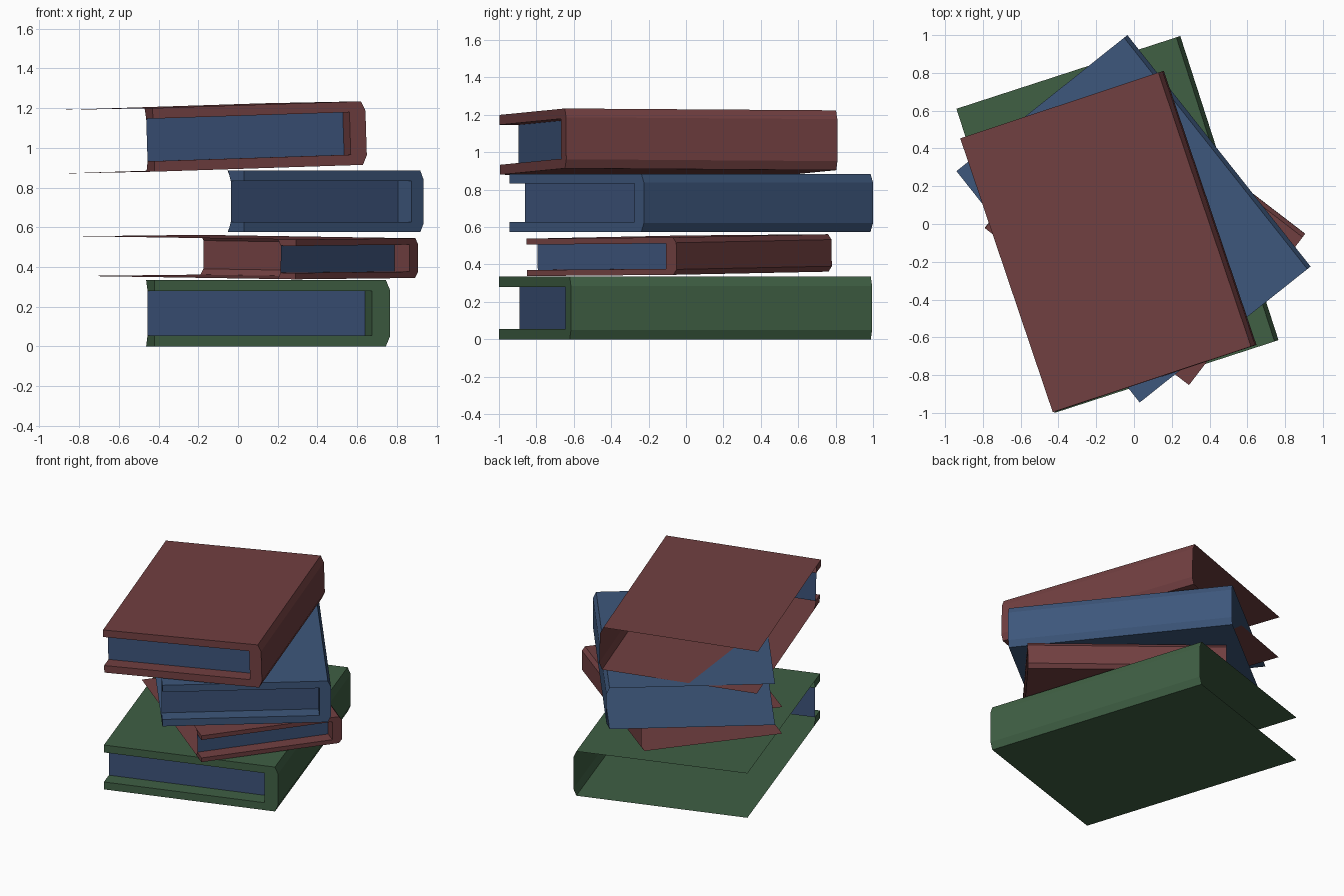
import bpy
import bmesh
from mathutils import Vector

if "Cube" in bpy.data.objects:
    bpy.data.objects.remove(bpy.data.objects["Cube"])


def material(name, rgb):
    m = bpy.data.materials.new(name)
    m.diffuse_color = (*rgb, 1)
    m.use_nodes = True
    m.node_tree.nodes["Principled BSDF"].inputs["Base Color"].default_value = m.diffuse_color
    return m


GREEN = material("green_cloth", (0.05, 0.115, 0.057))
RED = material("red_cloth", (0.165, 0.05, 0.052))
BLUE = material("blue_cloth", (0.047, 0.095, 0.2))
PAGES = material("blue_pages", (0.045, 0.085, 0.19))


def make_object(name, polys, mat):
    """polys: list of corner-point lists"""
    bm = bmesh.new()
    for poly in polys:
        bm.faces.new([bm.verts.new(p) for p in poly])
    bmesh.ops.remove_doubles(bm, verts=bm.verts, dist=0.0005)
    mesh = bpy.data.meshes.new(name)
    bm.to_mesh(mesh)
    bm.free()
    mesh.materials.append(mat)
    bpy.context.collection.objects.link(bpy.data.objects.new(name, mesh))


def book(name, front, spine, back, height, board, spine_depth, inset, mat):
    """front, spine, back: bottom corners at fore-edge front, spine front, fore-edge back"""
    o = Vector(front)
    u, v = Vector(spine) - o, Vector(back) - o
    width, length = u.length, v.length
    u.normalize()
    v.normalize()
    w = u.cross(v).normalized()

    def at(p, depth):
        return o + u * p[0] + v * depth + w * p[1]

    ch = 0.022
    inner_w = width - spine_depth
    top = height - board
    outer = [(0, 0), (width - ch, 0), (width, board * 0.9),
             (width, height - board * 0.9), (width - ch, height), (0, height)]
    inner = [(0, board), (inner_w, board), (inner_w, top), (0, top)]

    # Boards and chamfered spine, open at the back and fore edge
    polys = [[at(a, 0), at(b, 0), at(b, length), at(a, length)]
             for a, b in zip(outer, outer[1:])]
    # Inner lip around the page recess
    polys += [[at(b, 0), at(a, 0), at(a, inset), at(b, inset)]
              for a, b in zip(inner, inner[1:])]
    # Front rim of the cover
    for rim in ([outer[0], outer[1], inner[1], inner[0]],
                outer[1:5] + [inner[2], inner[1]],
                [outer[4], outer[5], inner[3], inner[2]]):
        polys.append([at(p, 0) for p in rim])
    # Small fore-edge caps on the lip
    far = inset * 1.2
    polys.append([at(outer[0], 0), at(inner[0], 0), at(inner[0], inset), at(outer[0], far)])
    polys.append([at(outer[5], far), at(inner[3], inset), at(inner[3], 0), at(outer[5], 0)])
    make_object(name + "_cover", polys, mat)
    # Recessed page end
    make_object(name + "_pages", [[at(p, inset) for p in inner]], PAGES)


# Stack from bottom to top
book("bottom_book", (-0.42, -1.0, 0), (0.765, -0.615, 0), (-0.94, 0.61, 0),
     0.335, 0.056, 0.095, 0.115, GREEN)
book("thin_book", (0.29, -0.85, 0.338), (0.905, -0.05, 0.345), (-0.79, -0.02, 0.355),
     0.2, 0.032, 0.07, 0.095, RED)
book("third_book", (0.03, -0.945, 0.575), (0.935, -0.225, 0.575), (-0.94, 0.28, 0.575),
     0.31, 0.052, 0.08, 0.107, BLUE)
book("top_book", (-0.42, -0.995, 0.88), (0.65, -0.64, 0.915), (-0.91, 0.455, 0.87),
     0.32, 0.053, 0.085, 0.105, RED)
